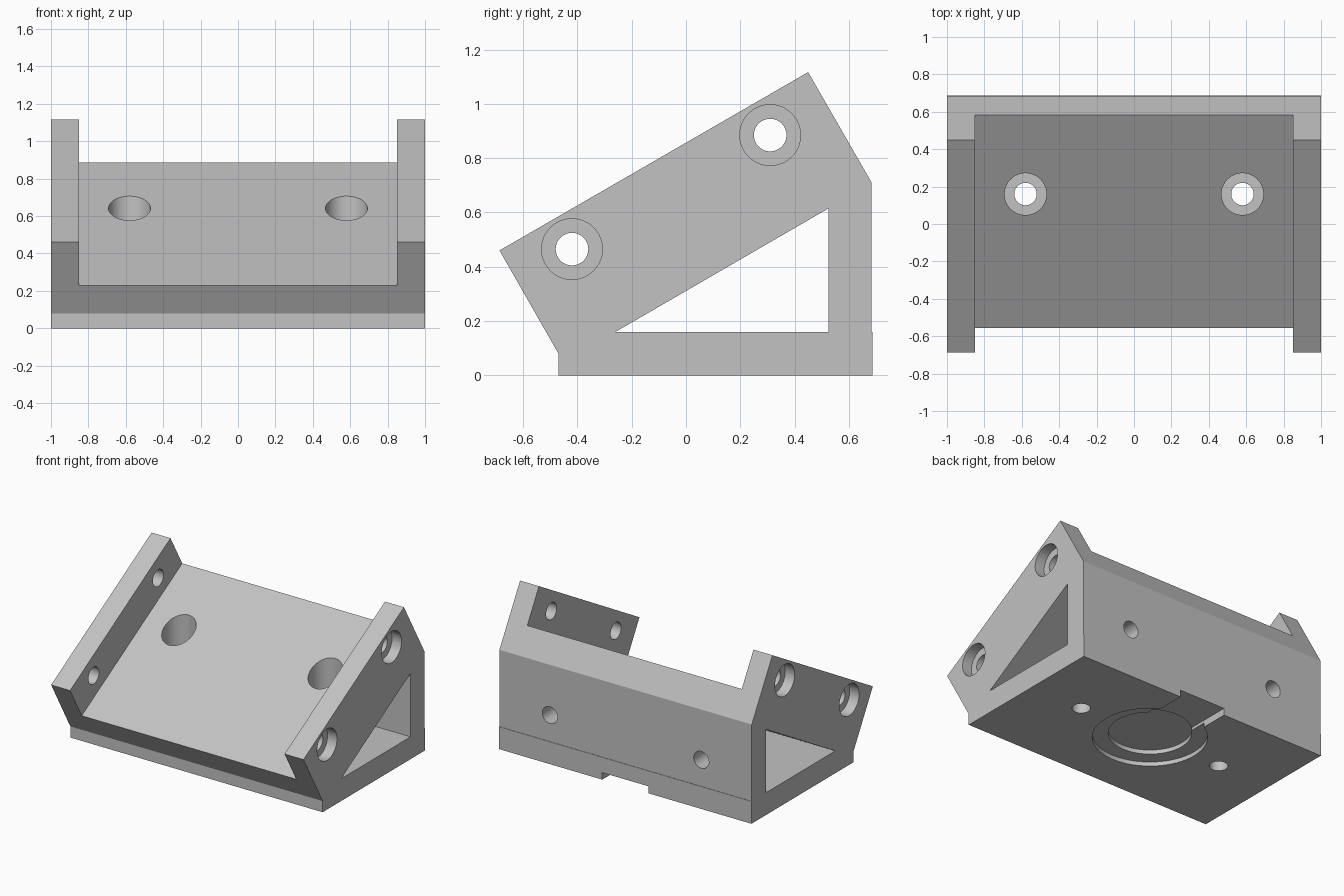
import bpy
import bmesh
from math import radians
from mathutils import Vector, Matrix

cube = bpy.data.objects.get("Cube")
if cube:
    bpy.data.objects.remove(cube, do_unlink=True)

# Plain grey plastic
grey = bpy.data.materials.new("grey")
grey.use_nodes = True
COLOUR = (0.54, 0.54, 0.54, 1)
grey.diffuse_color = COLOUR
grey.node_tree.nodes["Principled BSDF"].inputs["Base Color"].default_value = COLOUR


def add_object(name, bm):
    bmesh.ops.recalc_face_normals(bm, faces=bm.faces)
    mesh = bpy.data.meshes.new(name)
    bm.to_mesh(mesh)
    bm.free()
    mesh.materials.append(grey)
    obj = bpy.data.objects.new(name, mesh)
    bpy.context.collection.objects.link(obj)
    return obj


def prism(name, profile, half_width):
    """Extrude a (y, z) side profile evenly across x."""
    bm = bmesh.new()
    face = bm.faces.new([bm.verts.new((-half_width, y, z)) for y, z in profile])
    new = bmesh.ops.extrude_face_region(bm, geom=[face])["geom"]
    verts = [v for v in new if isinstance(v, bmesh.types.BMVert)]
    bmesh.ops.translate(bm, verts=verts, vec=(2 * half_width, 0, 0))
    return add_object(name, bm)


def rod(name, start, end, radius):
    """Cylinder between two points."""
    a, b = Vector(start), Vector(end)
    turn = (b - a).to_track_quat("Z", "Y").to_matrix().to_4x4()
    bm = bmesh.new()
    bmesh.ops.create_cone(bm, cap_ends=True, segments=64, radius1=radius, radius2=radius,
                          depth=(b - a).length,
                          matrix=Matrix.Translation((a + b) / 2) @ turn)
    return add_object(name, bm)


def cut(body, cutter):
    mod = body.modifiers.new("cut", "BOOLEAN")
    mod.operation = "DIFFERENCE"
    mod.solver = "EXACT"
    mod.object = cutter
    bpy.context.view_layer.objects.active = body
    bpy.ops.object.modifier_apply(modifier=mod.name)
    bpy.data.objects.remove(cutter, do_unlink=True)


# Wedge body with a slightly proud base plate
bracket = prism("angled_bracket", [
    (-0.47, 0), (0.687, 0), (0.687, 0.16), (0.684, 0.16), (0.684, 0.71),
    (0.45, 1.117), (-0.687, 0.46), (-0.47, 0.08)], 1.0)

# Sloping channel between the side walls
along = Vector((0.866, 0.5))
normal = Vector((-0.5, 0.866))
low = Vector((-0.553, 0.23)) - along * 0.3
high = low + along * 2
cut(bracket, prism("channel", [low, high, high + normal, low + normal], 0.85))

# Triangular opening right through
cut(bracket, prism("opening", [(-0.26, 0.16), (0.525, 0.16), (0.525, 0.615)], 1.1))

HOLE, BORE = 0.06, 0.112
for s in (-1, 1):
    # Counterbored holes in the side walls
    for y, z in ((-0.42, 0.465), (0.31, 0.885)):
        cut(bracket, rod("side_hole", (s * 0.7, y, z), (s * 1.1, y, z), HOLE))
        cut(bracket, rod("side_bore", (s * 0.925, y, z), (s * 1.1, y, z), BORE))
    # Tool access through the slope, screw holes in the base
    cut(bracket, rod("access_hole", (s * 0.58, 0.16, 0.25), (s * 0.58, 0.16, 1.3), BORE))
    cut(bracket, rod("base_hole", (s * 0.58, 0.16, -0.1), (s * 0.58, 0.16, 0.22), HOLE))
    # Holes in the back wall
    cut(bracket, rod("back_hole", (s * 0.6, 0.48, 0.35), (s * 0.6, 0.8, 0.35), HOLE))

# Stepped round recess and cable slot underneath
cut(bracket, rod("outer_recess", (0, 0.16, -0.1), (0, 0.16, 0.03), 0.373))
cut(bracket, rod("inner_recess", (0, 0.16, -0.1), (0, 0.16, 0.06), 0.27))
cut(bracket, prism("cable_slot", [(0.2, -0.1), (0.8, -0.1), (0.8, 0.05), (0.2, 0.05)], 0.183))

# Smooth hole walls, sharp edges elsewhere
bpy.ops.object.select_all(action="DESELECT")
bracket.select_set(True)
bpy.context.view_layer.objects.active = bracket
bpy.ops.object.shade_smooth_by_angle(angle=radians(25))
